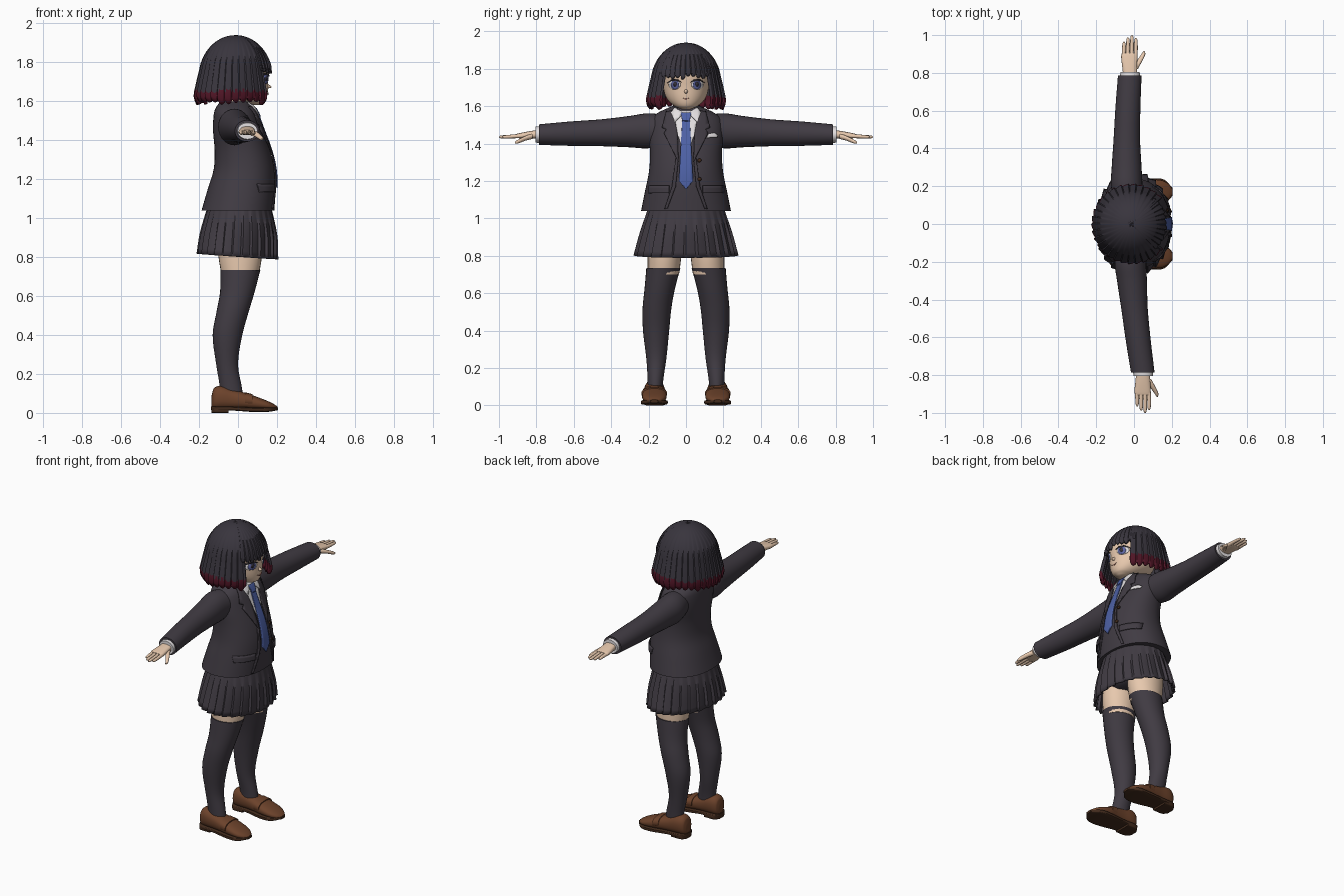
import bpy, bmesh, math, random
from mathutils import Vector

random.seed(4)
if "Cube" in bpy.data.objects:
    bpy.data.objects.remove(bpy.data.objects["Cube"], do_unlink=True)


def material(name, *rgb):
    m = bpy.data.materials.new(name)
    m.use_nodes = True
    m.diffuse_color = (*rgb, 1)
    m.node_tree.nodes["Principled BSDF"].inputs["Base Color"].default_value = (*rgb, 1)
    return m


HAIR = material("charcoal hair", .040, .035, .047)
TIPS = material("dark red hair tips", .085, .008, .02)
SUIT = material("charcoal cloth", .052, .044, .056)
SKIN = material("skin", .80, .58, .42)
WHITE = material("white cloth", .78, .75, .76)
TIE = material("blue tie", .075, .12, .38)
SHOE = material("brown leather", .15, .055, .024)
SOLE = material("dark brown sole", .055, .024, .012)
IRIS = material("blue grey iris", .12, .14, .38)
MOUTH = material("mouth pink", .50, .20, .16)


def finish(name, bm, *mats):
    bmesh.ops.recalc_face_normals(bm, faces=bm.faces)
    mesh = bpy.data.meshes.new(name)
    bm.to_mesh(mesh)
    bm.free()
    for m in mats:
        mesh.materials.append(m)
    ob = bpy.data.objects.new(name, mesh)
    bpy.context.collection.objects.link(ob)
    return ob


def solidify(ob, thickness, offset):
    mod = ob.modifiers.new("thickness", "SOLIDIFY")
    mod.thickness, mod.offset = thickness, offset


def section(rings, t):
    """Smoothly interpolated extents (a0, a1, b0, b1) at station t."""
    def slope(i, c):
        lo, hi = rings[max(i - 1, 0)], rings[min(i + 1, len(rings) - 1)]
        return (hi[c] - lo[c]) / (hi[0] - lo[0])
    i = 0
    while i < len(rings) - 2 and t > rings[i + 1][0]:
        i += 1
    p, q = rings[i], rings[i + 1]
    d = q[0] - p[0]
    u = min(max((t - p[0]) / d, 0), 1)
    h = u * u * (3 - 2 * u)
    return [p[c] * (1 - h) + q[c] * h + d * (u * (1 - u) ** 2 * slope(i, c)
            - u * u * (1 - u) * slope(i + 1, c)) for c in range(1, 5)]


def loft(name, rings, mat, axis="z", n=28, steps=4, p=2, shape=None, caps=True):
    """Skin of superellipse sections whose extents follow the rings."""
    bm = bmesh.new()
    stations = [a[0] + (b[0] - a[0]) * k / steps
                for a, b in zip(rings, rings[1:]) for k in range(steps)] + [rings[-1][0]]
    loops = []
    for t in stations:
        a0, a1, b0, b1 = section(rings, t)
        loop = []
        for k in range(n):
            w = math.tau * k / n
            c, s = math.cos(w), math.sin(w)
            r = shape(k, t) if shape else 1
            a = (a0 + a1) / 2 + (a1 - a0) / 2 * r * math.copysign(abs(c) ** (2 / p), c)
            b = (b0 + b1) / 2 + (b1 - b0) / 2 * r * math.copysign(abs(s) ** (2 / p), s)
            loop.append(bm.verts.new({"x": (t, a, b), "y": (a, t, b), "z": (a, b, t)}[axis]))
        loops.append(loop)
    for lo, hi in zip(loops, loops[1:]):
        for k in range(n):
            bm.faces.new((lo[k], lo[k - 1], hi[k - 1], hi[k]))
    if caps:
        bm.faces.new(loops[0])
        bm.faces.new(loops[-1])
    return finish(name, bm, mat)


def patch(name, rings, outline, mat, off=.004, side=1, p=2):
    """Thin plate with a (y, z) outline, laid on the front of a loft."""
    bm = bmesh.new()
    bm.faces.new([bm.verts.new((0, y * side, z)) for y, z in outline])
    for axis in (1, 2):
        vals = [v.co[axis] for v in bm.verts]
        cut = math.floor(min(vals) / .02) * .02
        while cut < max(vals):
            no = Vector((0, axis == 1, axis == 2))
            bmesh.ops.bisect_plane(bm, geom=bm.verts[:] + bm.edges[:] + bm.faces[:],
                                   plane_co=no * cut, plane_no=no)
            cut += .02
    for v in bm.verts:
        x0, x1, y0, y1 = section(rings, v.co.z)
        f = min(abs(v.co.y - (y0 + y1) / 2) / ((y1 - y0) / 2), .99)
        v.co.x = (x0 + x1) / 2 + (x1 - x0) / 2 * (1 - f ** p) ** (1 / p) + off
    solidify(finish(name, bm, mat), .006, 0)


def oval(y, z, ry, rz, n=16):
    return [(y + ry * math.cos(math.tau * k / n), z + rz * math.sin(math.tau * k / n))
            for k in range(n)]


# Head and face
head = [(1.582, .07, .115, -.02, .02), (1.60, .0, .14, -.062, .062), (1.64, -.09, .152, -.103, .103),
        (1.70, -.13, .155, -.122, .122), (1.78, -.15, .158, -.13, .13),
        (1.86, -.13, .12, -.11, .11), (1.90, -.05, .04, -.04, .04)]
loft("head", head, SKIN, n=40)
loft("nose", [(.14, -.012, .012, 1.665, 1.70), (.16, -.008, .008, 1.667, 1.685),
              (.172, -.002, .002, 1.671, 1.675)], SKIN, "x", 12)
loft("neck", [(1.48, -.07, .04, -.055, .055), (1.64, -.06, .05, -.05, .05)], SKIN)
patch("mouth", head, [(-.022, 1.645), (0, 1.639), (.022, 1.645), (0, 1.634)], MOUTH, .002)
for s, tag in ((1, "left"), (-1, "right")):
    patch(tag + "_eye_white", head, oval(.06, 1.715, .031, .026), WHITE, .001, s)
    patch(tag + "_iris", head, oval(.058, 1.715, .021, .026), IRIS, .003, s)
    patch(tag + "_pupil", head, oval(.058, 1.717, .009, .013), HAIR, .005, s)
    patch(tag + "_lashes", head, [(.024, 1.728), (.045, 1.743), (.075, 1.744), (.1, 1.725),
                                  (.075, 1.735), (.045, 1.734)], HAIR, .005, s)
    patch(tag + "_brow", head, [(.03, 1.765), (.06, 1.775), (.09, 1.766), (.06, 1.77)], HAIR, .002, s)


# Bobbed hair: sheets split into overlapping pointed locks
def hair_sheet(name, start, end, bottom, locks, scale):
    bm = bmesh.new()
    per, rows, cols = 6, 22, []
    jag = [random.uniform(0, .02) for _ in range(locks + 1)]
    for i in range(locks * per + 1):
        w = math.radians(start + (end - start) * i / (locks * per))
        lock, f = divmod(i, per)
        f /= per
        low = bottom + jag[lock] + .022 * abs(2 * f - 1) ** 2
        col = []
        for j in range(rows + 1):
            u = j / rows
            z = 1.94 - (1.94 - low) * u ** 1.6
            d = min(1, (1.94 - z) / .22)
            r = .19 * math.sqrt(max(1 - (1 - d) ** 2, 1e-5))
            r += .025 * min(max((1.75 - z) / .11, 0), 1) - .25 * max(1.625 - z, 0)
            r *= scale * (1 - .055 * f * u)
            col.append(bm.verts.new((-.013 + r * math.cos(w), r * math.sin(w), z)))
        cols.append(col)
    for a, b in zip(cols, cols[1:]):
        for j in range(rows):
            face = bm.faces.new((a[j], a[j + 1], b[j + 1], b[j]))
            face.material_index = int(face.calc_center_median().z < 1.655)
    solidify(finish(name, bm, HAIR, TIPS), .014, -1)


hair_sheet("hair_bob", 41, 319, 1.578, 26, 1)
hair_sheet("hair_fringe", -46, 46, 1.742, 10, 1.012)

# Jacket, shirt front and tie
jacket = [(1.04, -.187, .187, -.24, .24), (1.15, -.155, .192, -.218, .218), (1.25, -.125, .188, -.198, .198),
          (1.35, -.12, .165, -.192, .192), (1.45, -.128, .128, -.20, .20), (1.53, -.125, .098, -.19, .19),
          (1.565, -.115, .08, -.15, .15), (1.60, -.09, .055, -.075, .075)]
loft("jacket", jacket, SUIT, n=48, p=2.2)


def trim(name, outline, mat, off, side=1):
    patch(name, jacket, outline, mat, off, side, 2.2)


trim("shirt_front", [(-.075, 1.575), (.075, 1.575), (.045, 1.45), (0, 1.32), (-.045, 1.45)], WHITE, .002)
trim("tie_blade", [(-.02, 1.53), (.02, 1.53), (.038, 1.20), (0, 1.155), (-.038, 1.20)], TIE, .008)
trim("tie_knot", [(-.028, 1.565), (.028, 1.565), (.02, 1.52), (-.02, 1.52)], TIE, .013)
trim("pocket_square", [(.11, 1.432), (.165, 1.432), (.17, 1.445), (.15, 1.458), (.12, 1.452)], WHITE, .006)
for z in (1.31, 1.21):
    trim("jacket_button", oval(.072, z, .01, .01, 10), SOLE, .009)
for s, tag in ((1, "left"), (-1, "right")):
    trim(tag + "_collar", [(.012, 1.562), (.06, 1.595), (.08, 1.565), (.06, 1.515)], WHITE, .010, s)
    trim(tag + "_lapel", [(.068, 1.575), (.105, 1.572), (.128, 1.485), (.105, 1.475), (.118, 1.455),
                          (.04, 1.30), (.045, 1.45)], SUIT, .008, s)
    trim(tag + "_front_edge", [(.04, 1.32), (.055, 1.32), (.075, 1.17), (.115, 1.05), (.10, 1.05),
                               (.055, 1.17)], SUIT, .006, s)
    trim(tag + "_pocket_flap", [(.09, 1.175), (.2, 1.175), (.2, 1.135), (.09, 1.135)], SUIT, .008, s)

# Arms and hands; the right arm reaches slightly further forward
sleeve = [(.10, -.10, .05, 1.40, 1.55), (.20, -.122, .045, 1.375, 1.562), (.30, -.118, .04, 1.38, 1.548),
          (.45, -.108, .032, 1.386, 1.53), (.62, -.098, .034, 1.388, 1.518), (.785, -.085, .04, 1.393, 1.503)]
cuff = [(.76, -.075, .033, 1.402, 1.495), (.805, -.072, .03, 1.405, 1.49)]
palm = [(.77, -.055, .018, 1.425, 1.475), (.83, -.062, .016, 1.427, 1.467), (.89, -.068, .018, 1.428, 1.456),
        (.905, -.062, .014, 1.432, 1.452)]
thumb = [(.82, -.015, .02, 1.425, 1.455), (.86, .012, .042, 1.415, 1.44), (.90, .04, .06, 1.40, 1.42),
         (.915, .05, .056, 1.40, 1.41)]
for s, tag in ((1, "left"), (-1, "right")):
    def arm_part(name, rings, mat, **kw):
        out = []
        for t, x0, x1, z0, z1 in rings:
            dx = 0 if s > 0 else .02 + .05 * min(max((t - .2) / .6, 0), 1)
            out.append((s * t, x0 + dx, x1 + dx, z0, z1))
        loft(tag + name, sorted(out), mat, "y", **kw)
    arm_part("_sleeve", sleeve, SUIT)
    arm_part("_cuff", cuff, WHITE)
    arm_part("_palm", palm, SKIN, p=2.5)
    arm_part("_thumb", thumb, SKIN, n=12)
    for i, tip in enumerate((.965, .988, 1.0, .985)):
        x, x2 = -.056 + .021 * i, -.053 + .021 * i
        arm_part("_finger", [(.87, x - .011, x + .011, 1.43, 1.453), (.93, x2 - .01, x2 + .01, 1.428, 1.448),
                             (tip - .01, x2 - .008, x2 + .008, 1.428, 1.443),
                             (tip, x2 - .003, x2 + .003, 1.433, 1.438)], SKIN, n=12)

# Pleated skirt, dipping slightly at the front
skirt = loft("pleated_skirt", [(.803, -.213, .207, -.282, .282), (.92, -.195, .202, -.25, .25),
                               (1.08, -.15, .165, -.195, .195)], SUIT, n=130, caps=False,
             shape=lambda k, t: 1 - .06 * (k % 5) / 4 * min(1, (1.1 - t) / .2))
for v in skirt.data.vertices:
    v.co.z -= .07 * v.co.x * (1.08 - v.co.z) / .28
solidify(skirt, .008, -1)
loft("shorts", [(.845, -.07, .09, -.10, .10), (.88, -.13, .14, -.19, .19), (1.0, -.14, .15, -.19, .19)], SUIT)

# Legs, stockings and loafers
leg = [(.05, -.09, .03, .125, .205), (.13, -.093, .02, .122, .205), (.25, -.112, .0, .105, .212),
       (.40, -.13, .022, .09, .23), (.52, -.11, .055, .078, .232), (.62, -.092, .085, .06, .222),
       (.735, -.09, .115, .03, .212)]
thigh = [(.70, -.083, .105, .037, .205), (.80, -.1, .122, .025, .205), (.92, -.11, .12, .02, .20)]
shoe = [(-.135, .145, .19, .03, .09), (-.125, .125, .21, .02, .125), (-.09, .115, .222, .018, .138),
        (-.03, .115, .224, .018, .122), (.03, .11, .23, .018, .105), (.09, .103, .235, .016, .085),
        (.15, .11, .23, .015, .062), (.185, .13, .21, .015, .045), (.203, .155, .185, .02, .032)]
sole = [(-.138, .14, .195, .016, .034), (-.12, .115, .22, .012, .034), (-.03, .112, .228, .012, .032),
        (.09, .098, .24, .004, .028), (.16, .105, .235, .006, .028), (.205, .15, .19, .014, .028)]
heel = [(-.137, .14, .195, 0, .03), (-.12, .115, .22, 0, .03), (-.05, .112, .224, 0, .03)]
strap = [(.035, .106, .234, .03, .106), (.075, .101, .239, .03, .096)]
for s, tag in ((1, "left"), (-1, "right")):
    for name, rings, mat, axis, p in (("_stocking", leg, SUIT, "z", 2), ("_thigh", thigh, SKIN, "z", 2),
                                      ("_shoe", shoe, SHOE, "x", 2.4), ("_sole", sole, SOLE, "x", 6),
                                      ("_heel", heel, SOLE, "x", 6), ("_shoe_strap", strap, SHOE, "x", 2.4)):
        if axis == "z":
            rings = [(t, a, b, *sorted((c * s, d * s))) for t, a, b, c, d in rings]
        else:
            rings = [(t, *sorted((a * s, b * s)), c, d) for t, a, b, c, d in rings]
        loft(tag + name, rings, mat, axis, p=p)

# Smooth shading with crisp folds
for ob in bpy.context.scene.objects:
    ob.select_set(ob.type == "MESH")
    if ob.type == "MESH":
        bpy.context.view_layer.objects.active = ob
bpy.ops.object.shade_smooth_by_angle(angle=math.radians(40))
